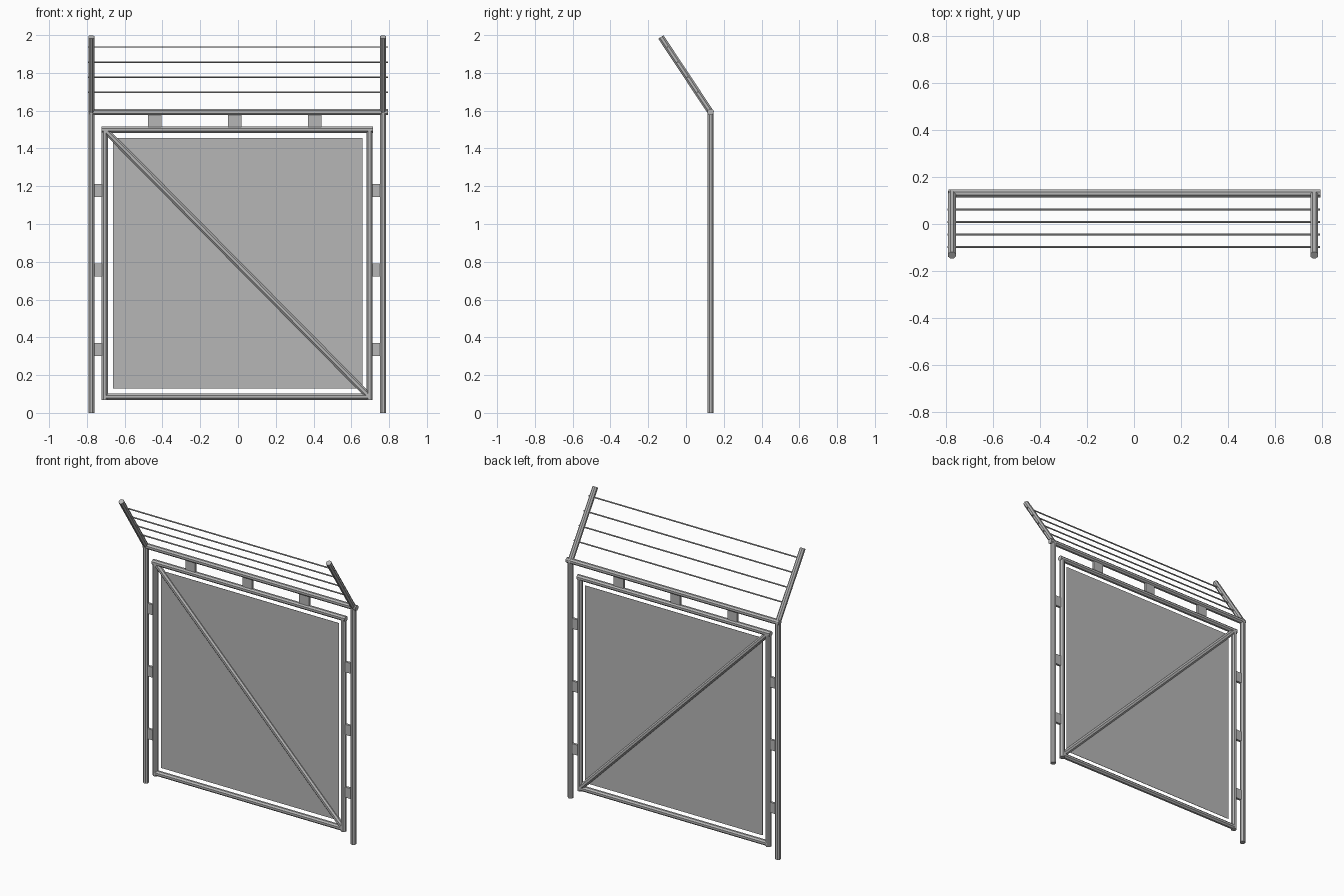
import bpy
import math
from mathutils import Vector

cube = bpy.data.objects.get("Cube")
if cube:
    bpy.data.objects.remove(cube, do_unlink=True)

steel = bpy.data.materials.new("steel grey")
steel.use_nodes = True
GREY = (0.47, 0.47, 0.47, 1)
steel.diffuse_color = GREY
steel.node_tree.nodes["Principled BSDF"].inputs["Base Color"].default_value = GREY

Y = 0.13            # plane of the gate
R = 0.018           # tube radius
LEFT, RIGHT = 0.768, -0.776
RAIL_Z = 1.593


def tube(name, a, b, radius=R, sides=8):
    """Flat-sided tube between two points."""
    a, b = Vector(a), Vector(b)
    d = b - a
    bpy.ops.mesh.primitive_cylinder_add(vertices=sides, radius=radius,
                                        depth=d.length, location=(a + b) / 2)
    ob = bpy.context.object
    ob.name = name
    ob.rotation_euler = d.to_track_quat('Z', 'Y').to_euler()
    ob.data.materials.append(steel)
    # turn the section so that flats face the axes
    c, s = math.cos(math.pi / sides), math.sin(math.pi / sides)
    for v in ob.data.vertices:
        x, y = v.co.x, v.co.y
        v.co.x, v.co.y = x * c - y * s, x * s + y * c


def box(name, x0, x1, z0, z1, thick):
    bpy.ops.mesh.primitive_cube_add(size=1, location=((x0 + x1) / 2, Y, (z0 + z1) / 2))
    ob = bpy.context.object
    ob.name = name
    ob.scale = (x1 - x0, thick, z1 - z0)
    ob.data.materials.append(steel)


# Posts with forward-leaning arms
ARM_FOOT, ARM_TIP = Vector((0, Y, RAIL_Z)), Vector((0, -0.133, 1.99))
for side, x in (("left", LEFT), ("right", RIGHT)):
    offset = Vector((x, 0, 0))
    tube(side + "_post", (x, Y, 0), (x, Y, RAIL_Z + 0.005))
    tube(side + "_arm", ARM_FOOT.lerp(ARM_TIP, -0.015) + offset, ARM_TIP + offset)

# Top rail and wires
tube("top_rail", (-0.79, Y, RAIL_Z), (0.794, Y, RAIL_Z))
for i in range(4):
    z = 1.697 + 0.08 * i
    p = ARM_FOOT.lerp(ARM_TIP, (z - RAIL_Z) / (ARM_TIP.z - RAIL_Z))
    tube(f"wire_{i + 1}", (-0.795, p.y, z), (0.793, p.y, z), 0.0045, 6)

# Gate frame and diagonal brace
GL, GR, TOP, BOTTOM = 0.696, -0.705, 1.499, 0.085
tube("gate_top", (GR - R, Y, TOP), (GL + R, Y, TOP))
tube("gate_bottom", (GR, Y, BOTTOM), (GL, Y, BOTTOM))
tube("gate_left", (GL, Y, BOTTOM - R), (GL, Y, TOP))
tube("gate_right", (GR, Y, BOTTOM - R), (GR, Y, TOP))
tube("gate_brace", (GR, Y, TOP), (GL, Y, BOTTOM))

# Sheet filling the gate
box("gate_sheet", -0.662, 0.66, 0.128, 1.456, 0.002)

# Tabs joining the gate to the rail and posts
for i, x in enumerate((-0.441, -0.017, 0.406)):
    box(f"top_tab_{i + 1}", x - 0.036, x + 0.036, TOP + 0.01, RAIL_Z - 0.01, 0.016)
for i, z in enumerate((0.335, 0.757, 1.178)):
    box(f"left_tab_{i + 1}", GL + 0.01, LEFT - 0.01, z - 0.035, z + 0.035, 0.016)
    box(f"right_tab_{i + 1}", RIGHT + 0.01, GR - 0.01, z - 0.035, z + 0.035, 0.016)
